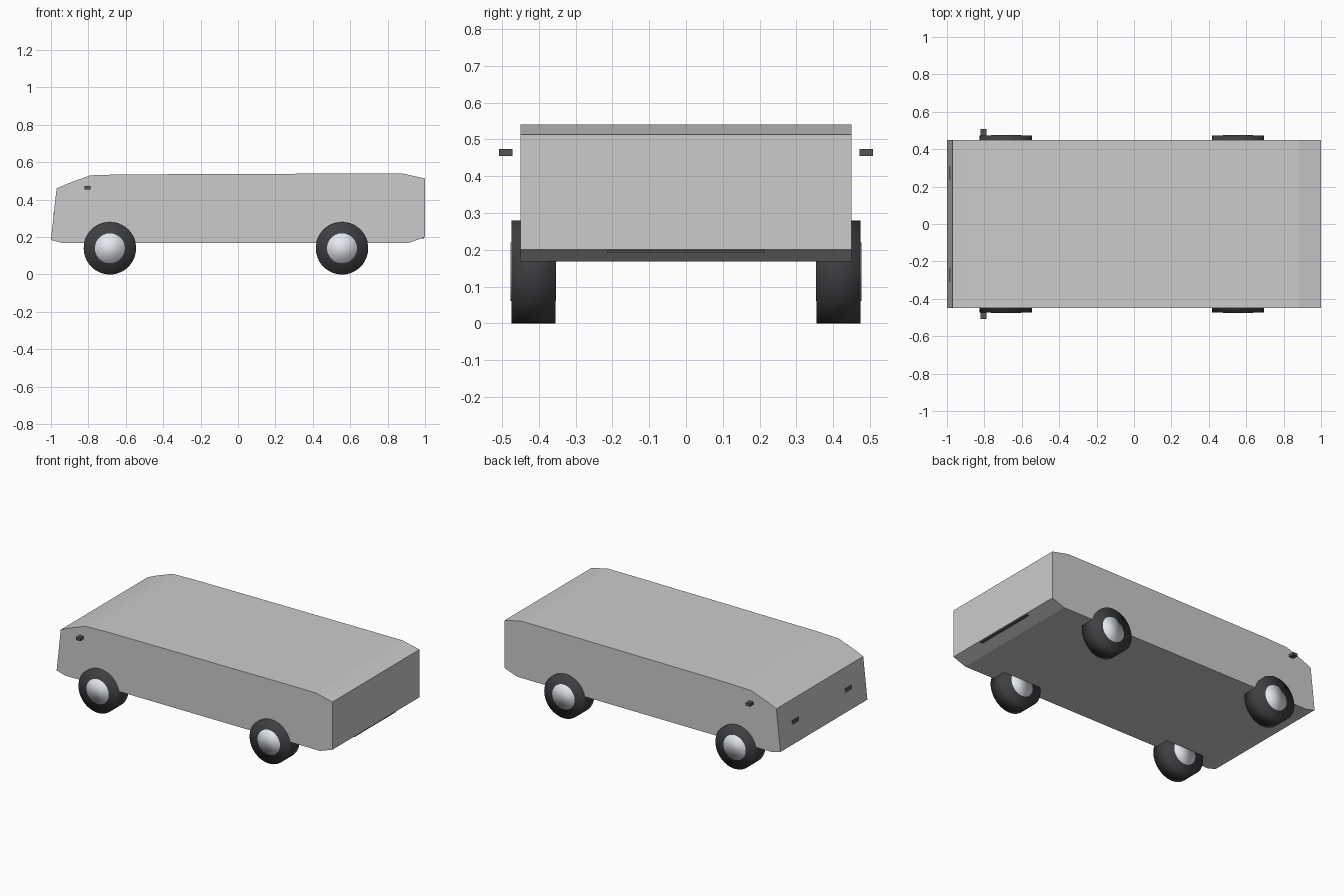
import bpy, bmesh, math

if "Cube" in bpy.data.objects:
    bpy.data.objects.remove(bpy.data.objects["Cube"])


def material(name, color):
    m = bpy.data.materials.new(name)
    m.diffuse_color = (*color, 1)
    m.use_nodes = True
    m.node_tree.nodes["Principled BSDF"].inputs["Base Color"].default_value = m.diffuse_color
    return m


rubber = material("rubber", (0.05, 0.05, 0.055))
metal = material("metal", (0.78, 0.81, 0.86))
trim = material("dark_trim", (0.09, 0.09, 0.095))


def extrude_profile(name, profile, half_width):
    """Side profile in XZ, extruded across Y."""
    bm = bmesh.new()
    face = bm.faces.new([bm.verts.new((x, -half_width, z)) for x, z in profile])
    ext = bmesh.ops.extrude_face_region(bm, geom=[face])
    verts = [g for g in ext["geom"] if isinstance(g, bmesh.types.BMVert)]
    bmesh.ops.translate(bm, verts=verts, vec=(0, 2 * half_width, 0))
    bmesh.ops.recalc_face_normals(bm, faces=bm.faces)
    mesh = bpy.data.meshes.new(name)
    bm.to_mesh(mesh)
    bm.free()
    obj = bpy.data.objects.new(name, mesh)
    bpy.context.collection.objects.link(obj)
    return obj


def box(name, lo, hi, mat):
    bpy.ops.mesh.primitive_cube_add(
        size=1, location=[(a + b) / 2 for a, b in zip(lo, hi)])
    obj = bpy.context.object
    obj.name = name
    obj.scale = [b - a for a, b in zip(lo, hi)]
    bpy.ops.object.transform_apply(location=False, rotation=False, scale=True)
    obj.data.materials.append(mat)
    return obj


def disc(name, x, y, radius, depth, mat):
    bpy.ops.mesh.primitive_cylinder_add(
        vertices=48, radius=radius, depth=depth,
        location=(x, y, 0.14), rotation=(math.pi / 2, 0, 0))
    obj = bpy.context.object
    obj.name = name
    obj.data.materials.append(mat)
    bpy.ops.object.shade_smooth()
    return obj


# Body shell
extrude_profile("body", [
    (-1.0, 0.185), (-0.94, 0.168), (0.91, 0.168), (1.0, 0.2),
    (1.0, 0.513), (0.88, 0.54), (0.65, 0.54), (-0.63, 0.535),
    (-0.79, 0.53), (-0.90, 0.49), (-0.97, 0.46)], 0.45)

# Wheels: tyre plus a slightly proud hub
for end, x in (("front", -0.685), ("rear", 0.556)):
    for side, s in (("right", -1), ("left", 1)):
        disc(f"{end}_{side}_tyre", x, s * 0.4145, 0.14, 0.119, rubber)
        disc(f"{end}_{side}_hub", x, s * 0.415, 0.08, 0.124, metal)

# Side mirrors and headlights
for side, s in (("right", -1), ("left", 1)):
    y = s * 0.49
    box(f"{side}_mirror", (-0.82, y - 0.018, 0.455), (-0.788, y + 0.018, 0.474), trim)
    y = s * 0.273
    box(f"{side}_headlight", (-0.987, y - 0.035, 0.29), (-0.955, y + 0.035, 0.332), trim)

# Rear bumper bar
box("rear_bar", (0.95, -0.213, 0.192), (0.995, 0.213, 0.225), trim)
